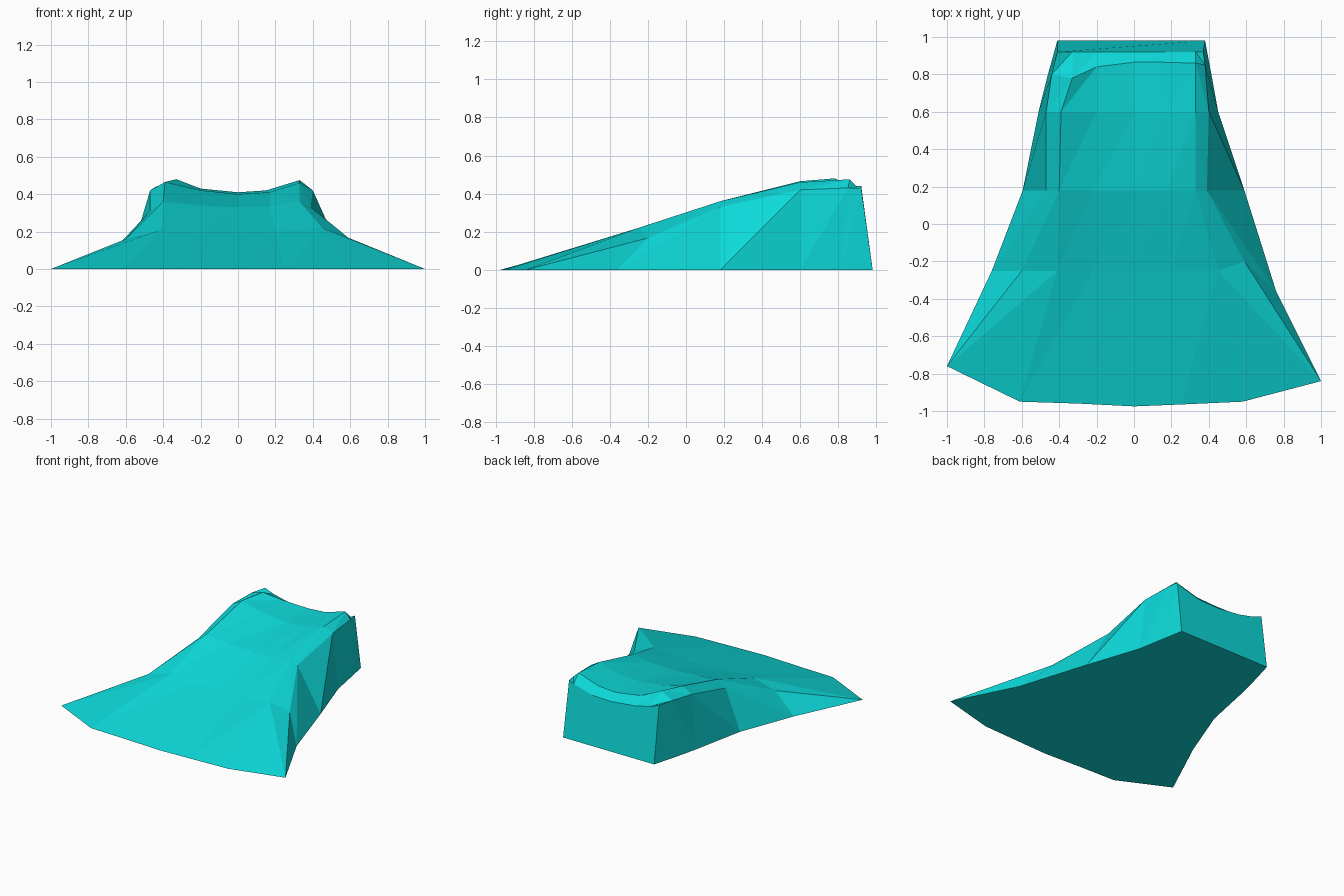
import bpy
import bmesh

default_cube = bpy.data.objects.get("Cube")
if default_cube:
    bpy.data.objects.remove(default_cube, do_unlink=True)


def make_material(name, colour):
    material = bpy.data.materials.new(name)
    material.use_nodes = True
    material.diffuse_color = colour
    shader = next(n for n in material.node_tree.nodes if n.type == 'BSDF_PRINCIPLED')
    shader.inputs["Base Color"].default_value = colour
    return material


def section(y, widths, heights):
    """One cross-section of the deck; y is a number or one value per point."""
    depths = y if isinstance(y, list) else [y] * len(widths)
    return list(zip(widths, depths, heights))


# Deck cross-sections from the front lip to the back wall, right side first
deck_sections = [
    section([-.76, -.95, -.96, -.975, -.965, -.95, -.84],
            [-1, -.61, -.3, 0, .25, .58, 1], [0] * 7),
    section([-.25, -.25, -.25, -.25, -.25, -.25, -.2],
            [-.6, -.41, -.22, 0, .2, .45, .59],
            [.16, .21, .2, .195, .2, .22, .167]),
    section(.18,
            [-.47, -.4, -.22, 0, .17, .33, .39],
            [.31, .36, .34, .33, .335, .36, .33]),
    section(.6,
            [-.47, -.39, -.2, 0, .17, .33, .4],
            [.42, .465, .42, .4, .41, .46, .42]),
    section([.8, .78, .84, .865, .865, .86, .85],
            [-.44, -.33, -.2, 0, .15, .33, .38],
            [.44, .48, .43, .41, .42, .475, .43]),
    section(.92,
            [-.41, -.33, -.2, 0, .17, .33, .37],
            [.44, .41, .38, .36, .365, .41, .43]),
]

# Ground outline points beside each section, on the right and the left
right_ground = [(-1, -.76), (-.76, -.25), (-.595, .18), (-.51, .6), (-.46, .8), (-.41, .98)]
left_ground = [(1, -.84), (.76, -.36), (.59, .18), (.45, .6), (.41, .82), (.38, .98)]


def build_ramp():
    bm = bmesh.new()
    rows = []
    for deck, right, left in zip(deck_sections, right_ground, left_ground):
        points = [(*right, 0), *deck, (*left, 0)]
        rows.append([bm.verts.new(point) for point in points])

    # Deck and side walls: bridge neighbouring sections with triangles
    for front, back in zip(rows, rows[1:]):
        last = len(front) - 2
        for i in range(last + 1):
            a, b, c, d = front[i], front[i + 1], back[i + 1], back[i]
            if i >= last - 1:
                bm.faces.new((a, b, d))
                bm.faces.new((b, c, d))
            else:
                bm.faces.new((a, b, c))
                bm.faces.new((a, c, d))

    # Back wall and flat underside
    bm.faces.new(rows[-1])
    outline = [row[0] for row in rows] + [row[-1] for row in reversed(rows)]
    outline += list(reversed(rows[0][2:-2]))
    bm.faces.new(outline)

    # Weld the pointed front corners and tidy the surface
    bmesh.ops.remove_doubles(bm, verts=bm.verts, dist=.0005)
    bmesh.ops.dissolve_degenerate(bm, edges=bm.edges, dist=.0005)
    bmesh.ops.recalc_face_normals(bm, faces=bm.faces)

    mesh = bpy.data.meshes.new("flared_ramp")
    bm.to_mesh(mesh)
    bm.free()
    ramp = bpy.data.objects.new("flared_ramp", mesh)
    bpy.context.collection.objects.link(ramp)
    return ramp


ramp = build_ramp()
ramp.data.materials.append(make_material("turquoise", (.004, .69, .69, 1)))
